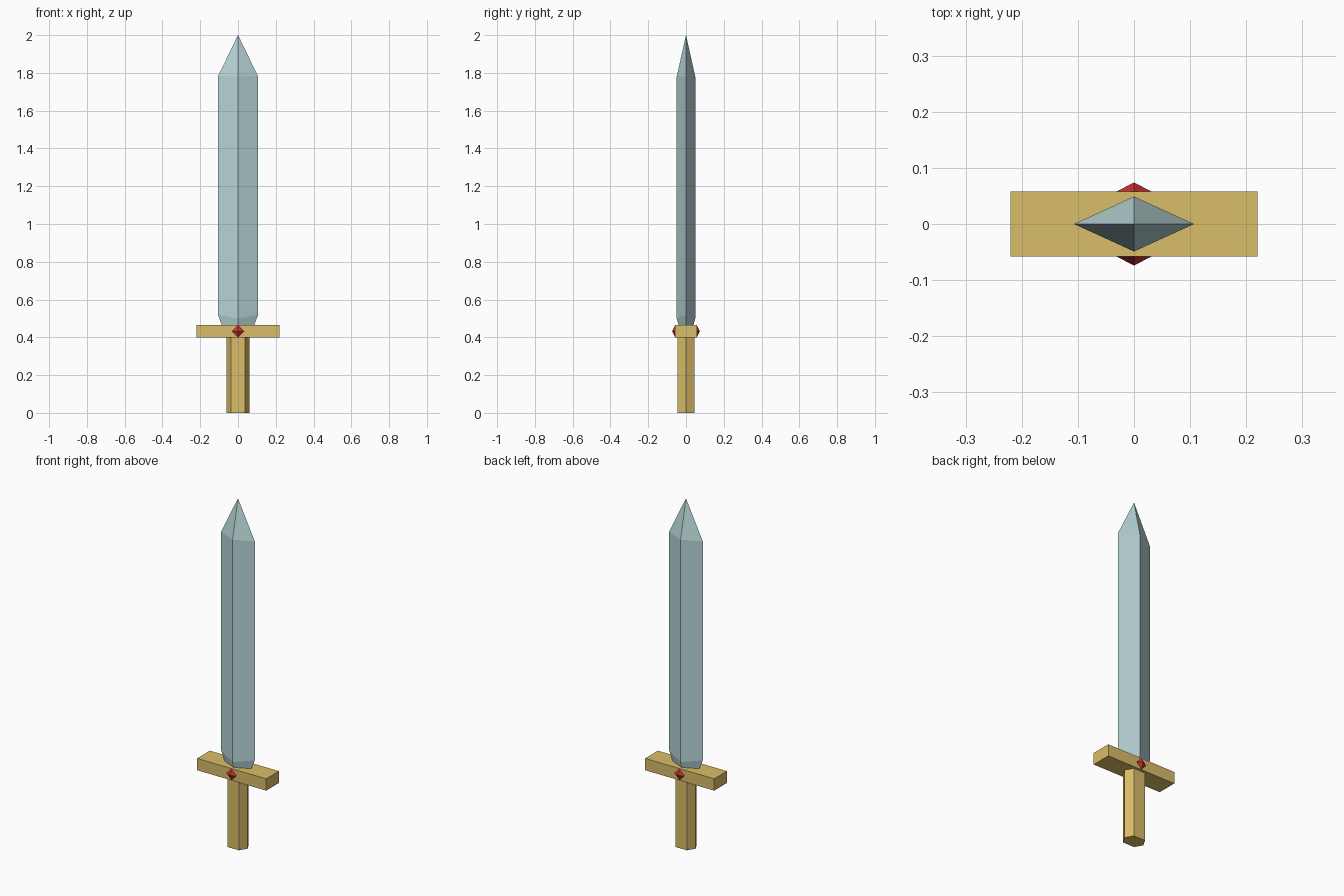
import bpy, bmesh

if "Cube" in bpy.data.objects:
    bpy.data.objects.remove(bpy.data.objects["Cube"])


def material(name, rgb):
    m = bpy.data.materials.new(name)
    m.diffuse_color = (*rgb, 1)
    m.use_nodes = True
    m.node_tree.nodes["Principled BSDF"].inputs["Base Color"].default_value = m.diffuse_color
    return m


steel = material("pale steel", (0.48, 0.66, 0.67))
gold = material("gold", (0.70, 0.51, 0.14))
red = material("ruby red", (0.62, 0.03, 0.03))


def loft(name, rings, mat, tip=None):
    """Skin rings of equal point count, capped, with an optional pointed end."""
    bm = bmesh.new()
    loops = [[bm.verts.new(p) for p in ring] for ring in rings]
    n = len(loops[0])
    for a, b in zip(loops, loops[1:]):
        for i in range(n):
            j = (i + 1) % n
            bm.faces.new((a[i], a[j], b[j], b[i]))
    bm.faces.new(loops[0][::-1])
    top = loops[-1]
    if tip:
        apex = bm.verts.new(tip)
        for i in range(n):
            bm.faces.new((top[i], top[(i + 1) % n], apex))
    else:
        bm.faces.new(top)
    bmesh.ops.recalc_face_normals(bm, faces=bm.faces)
    me = bpy.data.meshes.new(name)
    bm.to_mesh(me)
    bm.free()
    me.materials.append(mat)
    ob = bpy.data.objects.new(name, me)
    bpy.context.collection.objects.link(ob)
    return ob


def diamond(w, d, z_edge, z_ridge):
    return [(w, 0, z_edge), (0, d, z_ridge), (-w, 0, z_edge), (0, -d, z_ridge)]


# Blade: diamond section, chamfered at the base, pointed at the top
loft("blade", [diamond(0.086, 0.040, 0.466, 0.466),
               diamond(0.107, 0.049, 0.52, 0.50),
               diamond(0.107, 0.049, 1.78, 1.78)], steel, tip=(0, 0, 2.0))

# Cross guard
rect = [(0.22, 0.058), (-0.22, 0.058), (-0.22, -0.058), (0.22, -0.058)]
loft("cross_guard", [[(x, y, z) for x, y in rect] for z in (0.398, 0.466)], gold)

# Hexagonal grip
hexagon = [(0.062, 0), (0.037, 0.044), (-0.037, 0.044),
           (-0.062, 0), (-0.037, -0.044), (0.037, -0.044)]
loft("grip", [[(x, y, z) for x, y in hexagon] for z in (0, 0.398)], gold)

# Pointed gems on the front and back of the guard
for name, s in (("front_gem", -1), ("back_gem", 1)):
    r, zc = 0.031, 0.432
    base = [(r, s * 0.058, zc), (0, s * 0.058, zc + r),
            (-r, s * 0.058, zc), (0, s * 0.058, zc - r)]
    loft(name, [base], red, tip=(0, s * 0.074, zc))
